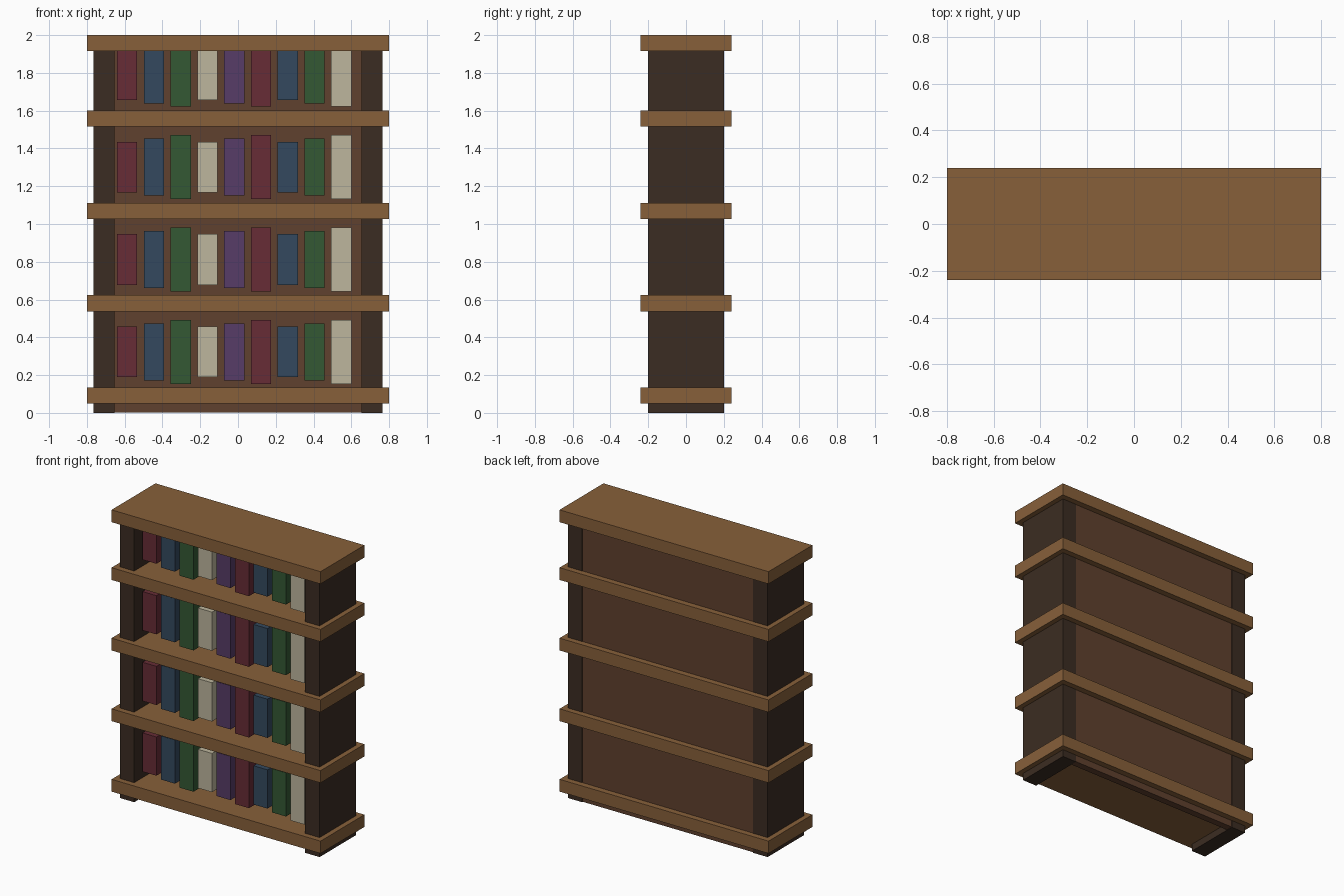
import bpy

cube = bpy.data.objects.get("Cube")
if cube:
    bpy.data.objects.remove(cube, do_unlink=True)


def material(name, hex_code):
    """Flat material from an sRGB hex colour."""
    rgb = [int(hex_code[i:i + 2], 16) / 255 for i in (0, 2, 4)]
    colour = [c / 12.92 if c < 0.04045 else ((c + 0.055) / 1.055) ** 2.4 for c in rgb] + [1]
    mat = bpy.data.materials.new(name)
    mat.use_nodes = True
    mat.diffuse_color = colour
    bsdf = mat.node_tree.nodes["Principled BSDF"]
    bsdf.inputs["Base Color"].default_value = colour
    bsdf.inputs["Roughness"].default_value = 0.9
    return mat


def box(name, x, y, z, mat):
    """Box from (min, max) ranges on each axis."""
    ranges = (x, y, z)
    bpy.ops.mesh.primitive_cube_add(size=1, location=[(a + b) / 2 for a, b in ranges])
    obj = bpy.context.object
    obj.name = name
    obj.scale = [b - a for a, b in ranges]
    bpy.ops.object.transform_apply(location=False, rotation=False, scale=True)
    obj.data.materials.append(mat)
    return obj


shelf_wood = material("light_wood", "87603A")
side_wood = material("dark_wood", "3B2C22")
back_wood = material("brown_wood", "60412E")
red = material("red_cover", "672C36")
blue = material("blue_cover", "34495E")
green = material("green_cover", "345834")
cream = material("cream_cover", "BDB69D")
purple = material("purple_cover", "573C67")

# Side panels and back panel
for side, sign in (("left", 1), ("right", -1)):
    box(side + "_side", sorted((sign * 0.655, sign * 0.765)), (-0.2, 0.2), (0, 1.95), side_wood)
box("back_panel", (-0.655, 0.655), (0.15, 0.198), (0.003, 1.95), back_wood)

# Shelves, the last being the top board
for i, top in enumerate((0.135, 0.623, 1.112, 1.6, 2.0)):
    name = "top_board" if i == 4 else f"shelf_{i + 1}"
    box(name, (-0.8, 0.8), (-0.24, 0.24), (top - 0.085, top), shelf_wood)

# Rows of books, centred on a common height with three repeating sizes
covers = (red, blue, green, cream, purple)
heights = (0.268, 0.302, 0.338)
for row in range(4):
    middle = 0.323 + row * 0.489
    for i in range(9):
        x = -0.587 + i * 0.1417
        half = heights[i % 3] / 2
        box(f"book_{row + 1}_{i + 1}", (x - 0.0535, x + 0.0535), (-0.13, -0.05),
            (middle - half, middle + half), covers[i % 5])
